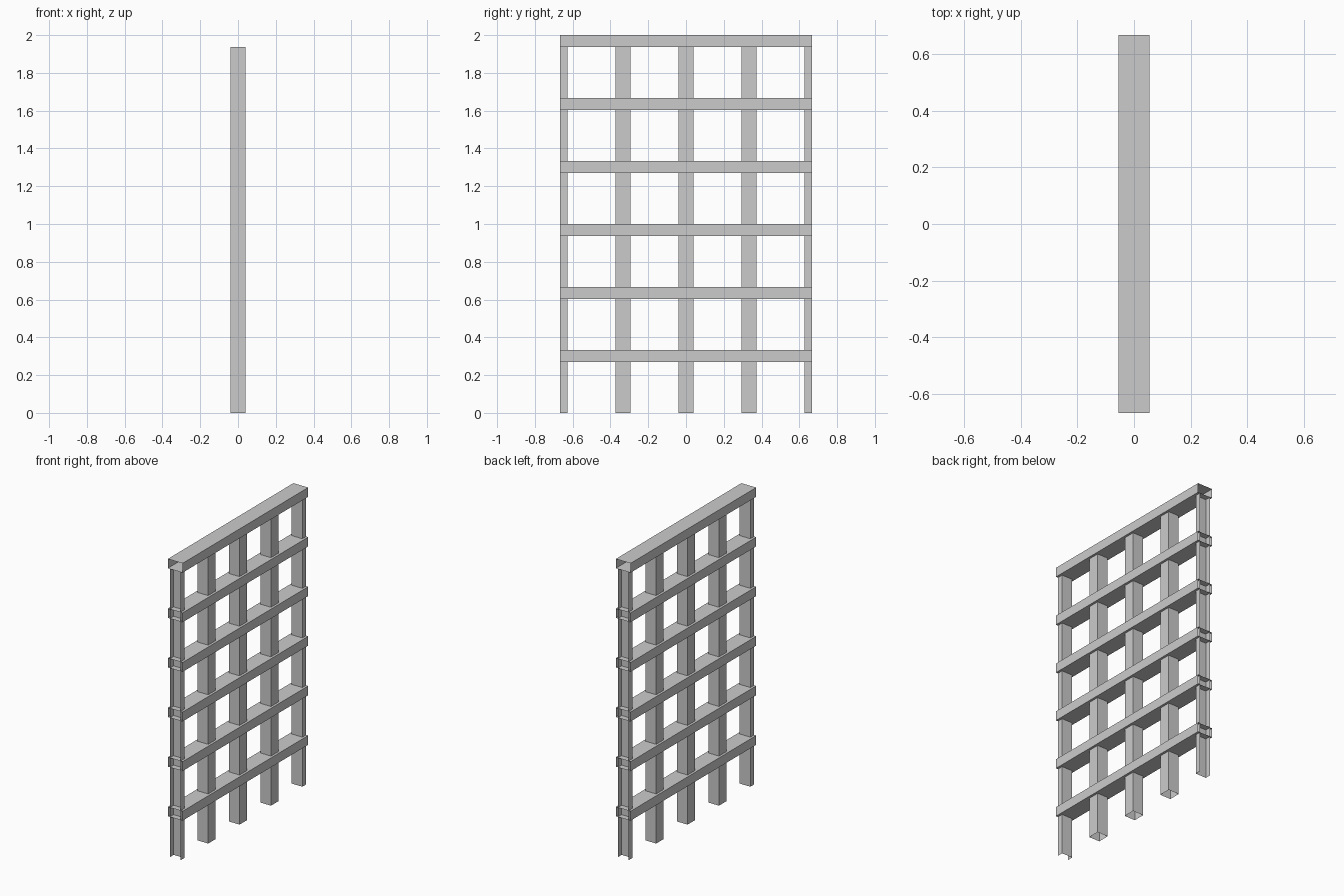
import bpy, bmesh
from mathutils import Vector

if "Cube" in bpy.data.objects:
    bpy.data.objects.remove(bpy.data.objects["Cube"])

STEP = 1 / 3          # lattice spacing
HALF_LEN = 2 / 3      # half the panel width
POST = 0.0395         # half thickness of posts
RAIL_X, RAIL_H = 0.055, 0.063


def shell(name, lo, hi, open_dirs):
    """Hollow box from lo to hi, without the faces pointing along open_dirs."""
    bm = bmesh.new()
    bmesh.ops.create_cube(bm, size=1)
    bm.normal_update()
    gone = [f for f in bm.faces
            if any(f.normal.dot(Vector(d)) > 0.9 for d in open_dirs)]
    bmesh.ops.delete(bm, geom=gone, context='FACES')
    for v in bm.verts:
        v.co = Vector([lo[i] + (v.co[i] + 0.5) * (hi[i] - lo[i]) for i in range(3)])
    me = bpy.data.meshes.new(name)
    bm.to_mesh(me)
    bm.free()
    ob = bpy.data.objects.new(name, me)
    bpy.context.collection.objects.link(ob)
    return ob


# Upright posts: open tubes, the outermost two are half posts open outwards
for i in range(-2, 3):
    y0 = max(i * STEP - POST, -HALF_LEN)
    y1 = min(i * STEP + POST, HALF_LEN)
    openings = [(0, 0, 1), (0, 0, -1)]
    if abs(i) == 2:
        openings.append((0, i / 2, 0))
    shell(f"post_{i + 3}", (-POST, y0, 0), (POST, y1, 2 - RAIL_H), openings)

# Horizontal rails: tubes with open ends
for k in range(1, 7):
    top = k * STEP
    shell(f"rail_{k}", (-RAIL_X, -HALF_LEN, top - RAIL_H),
          (RAIL_X, HALF_LEN, top), [(0, 1, 0), (0, -1, 0)])
